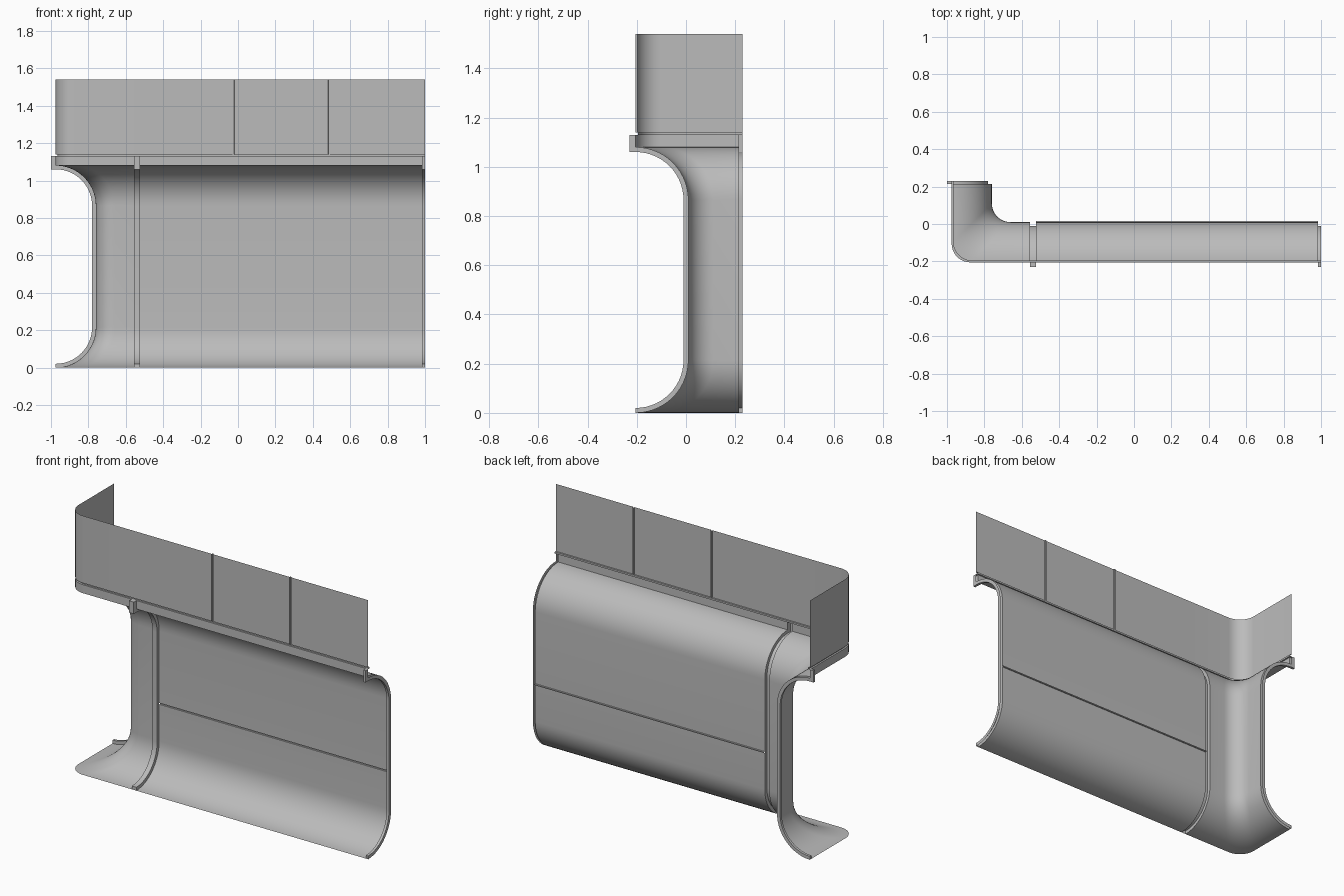
import bpy, bmesh, math

if "Cube" in bpy.data.objects:
    bpy.data.objects.remove(bpy.data.objects["Cube"])

X0, Y0 = -0.975, -0.205       # outer faces of the corner leg and the straight run
X1, Y1 = 1.0, 0.23            # free ends
JOIN, HALF = -0.54, 0.015     # joint between modules, half rib width
R, FIL = 0.215, 0.10          # cove radius, plan corner radius
TOPC = 1.08 - R               # centre height of the upper cove
N = 14

grey = bpy.data.materials.new("wall_grey")
grey.diffuse_color = (0.5, 0.5, 0.5, 1)
grey.use_nodes = True
grey.node_tree.nodes["Principled BSDF"].inputs["Base Color"].default_value = grey.diffuse_color


def make(name, rows, caps=False):
    """Skin a grid of points into a sheet."""
    bm = bmesh.new()
    vs = [[bm.verts.new(p) for p in row] for row in rows]
    for a, b in zip(vs, vs[1:]):
        for i in range(len(a) - 1):
            bm.faces.new((a[i], a[i + 1], b[i + 1], b[i]))
    if caps:
        bm.faces.new(vs[0])
        bm.faces.new(vs[-1])
    bmesh.ops.recalc_face_normals(bm, faces=bm.faces)
    me = bpy.data.meshes.new(name)
    bm.to_mesh(me)
    bm.free()
    me.materials.append(grey)
    ob = bpy.data.objects.new(name, me)
    bpy.context.collection.objects.link(ob)
    bpy.ops.object.select_all(action='DESELECT')
    ob.select_set(True)
    bpy.context.view_layer.objects.active = ob
    bpy.ops.object.shade_smooth_by_angle(angle=math.radians(35))
    return ob


def cove(r):
    """C-shaped section as (depth, height)."""
    ang = [math.pi / 2 * i / N for i in range(N + 1)]
    low = [(r * math.sin(a), R - r * math.cos(a)) for a in ang]
    high = [(r * math.cos(a), TOPC + r * math.sin(a)) for a in ang]
    return low, high


def straight(profile, a, b):
    return [[(x, Y0 + d, z) for x in (a, b)] for d, z in profile]


def corner(profile, xs, ye):
    rows = []
    for d, z in profile:
        row = [(xs, Y0 + d, z)]
        for i in range(11):
            t = math.radians(270 - 9 * i)
            row.append((X0 + d + FIL + FIL * math.cos(t),
                        Y0 + d + FIL + FIL * math.sin(t), z))
        row.append((X0 + d, ye, z))
        rows.append(row)
    return rows


# Coved walls with the plain vertical rail on top
low, high = cove(R)
rail = [(0, 1.13)]
groove = [(R, 0.431), (R + 0.006, 0.432), (R + 0.006, 0.438), (R, 0.439)]
make("straight_wall", straight(low + groove + high + rail, JOIN + HALF, X1 - HALF))
make("corner_wall", corner(low + high + rail, JOIN - HALF, Y1 - HALF))

# Ribs: shallow channels standing proud of the wall front, hooked at the rail
lo2, hi2 = cove(R - 0.02)
inner = lo2 + hi2 + [(-0.025, 1.06), (-0.025, 1.13)]
outer = low + high + [(0, 1.085), (0, 1.13)]


def rib(name, a, b, along_x=True):
    rows = []
    for (do, zo), (di, zi) in zip(outer, inner):
        sec = [(a, do, zo), (a, di, zi), (b, di, zi), (b, do, zo)]
        rows.append([(s, Y0 + d, z) if along_x else (X0 + d, s, z)
                     for s, d, z in sec])
    make(name, rows, caps=True)


rib("joint_rib", JOIN - HALF, JOIN + HALF)
rib("right_end_rib", X1 - HALF, X1)
rib("corner_end_rib", Y1 - HALF, Y1, along_x=False)

# Lip between rail and upper panel
lip = [(0, 1.13), (0.01, 1.13), (0.01, 1.14), (0, 1.14)]
make("straight_lip", straight(lip, JOIN, X1))
make("corner_lip", corner(lip, JOIN, Y1))

# Upper panels, the straight one with two grooved seams
stations = [(JOIN, 0)]
for s in (-0.025, 0.487):
    stations += [(s - 0.005, 0), (s - 0.004, 0.007), (s + 0.004, 0.007), (s + 0.005, 0)]
stations.append((X1, 0))
make("upper_panel", [[(x, Y0 + d, z) for x, d in stations] for z in (1.14, 1.54)])
make("upper_corner_panel", corner([(0, 1.14), (0, 1.54)], JOIN, Y1))
